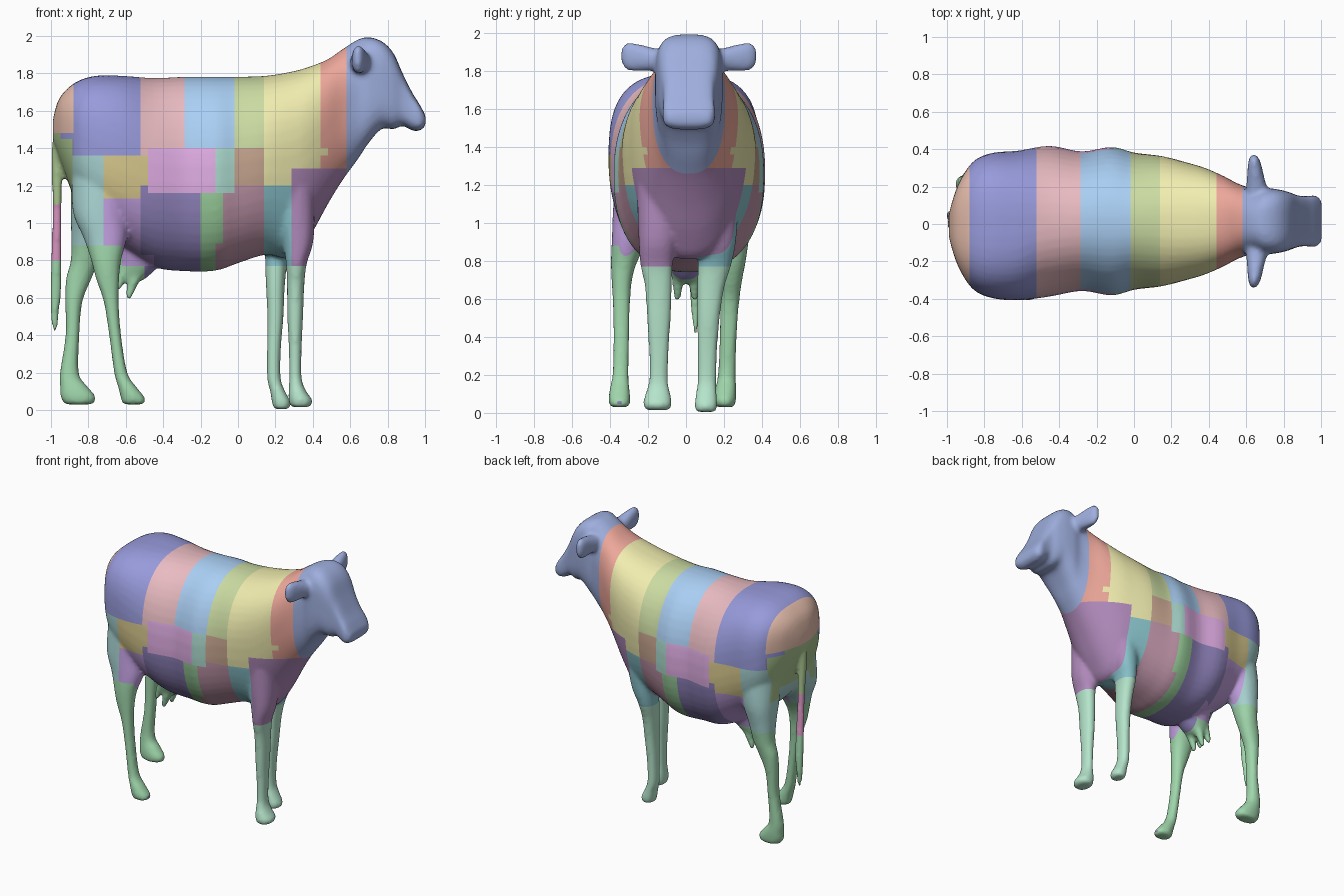
import bpy, bmesh, math
from mathutils import Vector

bm = bmesh.new()


def smooth_path(pts, steps=4):
    """Catmull-Rom resampling of a list of stations."""
    out = []
    for i in range(len(pts) - 1):
        p0, p1, p2, p3 = (pts[max(i - 1, 0)], pts[i], pts[i + 1], pts[min(i + 2, len(pts) - 1)])
        for k in range(steps):
            t = k / steps
            out.append([0.5 * (2 * b + (c - a) * t + (2 * a - 5 * b + 4 * c - d) * t * t
                               + (3 * b - a - 3 * c + d) * t ** 3)
                        for a, b, c, d in zip(p0, p1, p2, p3)])
    return out + [list(pts[-1])]


def loft(axis, stations, n=32):
    """Closed loft; station = (position on axis, centre 1, centre 2, radius 1, radius 2,
    then optional upper roundness, lower roundness, taper towards the bottom)."""
    rings = []
    for t, c1, c2, r1, r2, *rest in smooth_path(stations):
        p_top, p_low, taper = rest or (2.2, 2.2, 0)
        ring = []
        for k in range(n):
            a = 2 * math.pi * (k + 0.5) / n
            c, s = math.cos(a), math.sin(a)
            e = 2 / (p_top if s > 0 else p_low)
            h = math.copysign(abs(s) ** e, s)
            u = c1 + r1 * math.copysign(abs(c) ** e, c) * (1 + taper * h)
            v = c2 + r2 * h
            co = {'x': (t, u, v), 'y': (u, t, v), 'z': (u, v, t)}[axis]
            ring.append(bm.verts.new(co))
        rings.append(ring)
    for a, b in zip(rings, rings[1:]):
        for k in range(n):
            bm.faces.new((a[k], a[(k + 1) % n], b[(k + 1) % n], b[k]))
    bm.faces.new(rings[0])
    bm.faces.new(rings[-1])


def ramp(x, a, b):
    return min(max((x - a) / (b - a), 0), 1)


def trunk_shape(x):
    """Square rump, rounder loin, shoulders narrowing to the chest, boxy head."""
    head = ramp(x, .6, .75)
    chest = ramp(x, 0, .3) * (1 - ramp(x, .45, .62))
    return (2.9 - .7 * ramp(x, -.68, -.42) + .2 * ramp(x, .1, .3) + 1.6 * head,
            2.4 + 1.0 * head, .2 * chest)


# trunk, neck and head: x, bottom, top, half width
trunk = [(-.99, 1.44, 1.55, .06), (-.967, 1.38, 1.64, .145), (-.93, 1.28, 1.70, .24),
         (-.86, 1.10, 1.757, .342), (-.76, .97, 1.787, .388), (-.62, .87, 1.787, .40),
         (-.45, .765, 1.775, .403), (-.28, .742, 1.782, .373), (-.12, .745, 1.782, .397),
         (0, .785, 1.782, .367), (.15, .83, 1.787, .345), (.29, .81, 1.81, .302),
         (.38, .92, 1.835, .275), (.48, 1.10, 1.875, .235), (.56, 1.23, 1.93, .198),
         (.64, 1.34, 1.98, .174), (.70, 1.43, 1.993, .178), (.77, 1.505, 1.97, .170),
         (.83, 1.50, 1.91, .155), (.88, 1.52, 1.80, .136), (.93, 1.495, 1.70, .134),
         (.97, 1.493, 1.635, .138), (1.003, 1.52, 1.575, .11)]
loft('x', [(x, -.008 if x < -.55 else .015, (b + t) / 2, w, (t - b) / 2, *trunk_shape(x))
           for x, b, t, w in trunk], 48)

# ears
for s in (-1, 1):
    loft('y', [(.015 + s * y, x, z, rx, rz) for y, x, z, rx, rz in [
        (.09, .66, 1.85, .06, .06), (.18, .655, 1.86, .055, .06), (.24, .65, 1.868, .045, .068),
        (.30, .645, 1.874, .036, .074), (.335, .642, 1.878, .026, .066), (.356, .64, 1.88, .012, .035)]])

# front legs: z, x, y, x radius, y radius
loft('z', [(.015, .333, -.15, .05, .065), (.05, .335, -.15, .064, .075), (.10, .318, -.148, .047, .066),
           (.17, .307, -.145, .033, .05), (.32, .306, -.143, .034, .052), (.50, .306, -.143, .042, .063),
           (.66, .308, -.145, .046, .071), (.78, .312, -.155, .055, .085), (.92, .32, -.15, .085, .10),
           (1.2, .29, -.14, .12, .12)])
loft('z', [(.005, .232, .105, .04, .05), (.04, .232, .105, .05, .06), (.10, .212, .107, .04, .055),
           (.17, .192, .11, .036, .05), (.32, .192, .112, .037, .052), (.50, .20, .118, .043, .06),
           (.66, .20, .13, .05, .072), (.78, .205, .15, .06, .088), (.92, .23, .165, .085, .10),
           (1.2, .25, .16, .12, .12)])

# hind legs
loft('z', [(.03, -.56, -.35, .055, .05), (.06, -.56, -.35, .066, .057), (.12, -.59, -.35, .05, .054),
           (.20, -.627, -.345, .035, .043), (.40, -.657, -.34, .032, .042), (.58, -.678, -.34, .04, .046),
           (.70, -.697, -.338, .062, .054), (.80, -.705, -.325, .08, .07), (.92, -.71, -.29, .115, .10),
           (1.06, -.735, -.25, .148, .135), (1.28, -.72, -.21, .17, .16)])
loft('z', [(.03, -.85, .205, .075, .05), (.07, -.855, .205, .094, .058), (.13, -.88, .21, .072, .055),
           (.20, -.902, .215, .05, .047), (.40, -.885, .222, .037, .045), (.58, -.878, .23, .046, .05),
           (.70, -.852, .238, .068, .058), (.80, -.82, .242, .074, .073), (.94, -.80, .235, .092, .10),
           (1.08, -.775, .22, .12, .135), (1.30, -.72, .19, .17, .16)])

# tail
loft('z', [(1.50, -.965, 0, .02, .03), (1.35, -.968, 0, .03, .034), (1.10, -.967, .01, .025, .026),
           (.85, -.97, .03, .028, .026), (.65, -.974, .045, .03, .026), (.5, -.98, .05, .021, .02),
           (.42, -.978, .05, .01, .01)], n=16)

# udder and teats
loft('z', [(.685, -.575, 0, .04, .04), (.71, -.56, 0, .075, .07), (.79, -.53, 0, .12, .10),
           (.92, -.50, 0, .17, .14)])
for x, z in ((-.62, .64), (-.565, .59)):
    for y in (-.045, .045):
        loft('z', [(z, x - .02, y, .012, .012), (z + .03, x - .015, y, .021, .021),
                   (z + .13, x + .02, y * .9, .036, .036)], n=12)

# fuse everything into one smooth skin
bmesh.ops.recalc_face_normals(bm, faces=bm.faces)
mesh = bpy.data.meshes.new("skin")
bm.to_mesh(mesh)
bm.free()
skin = bpy.data.objects.new("skin", mesh)
bpy.context.collection.objects.link(skin)
rm = skin.modifiers.new("fuse", 'REMESH')
rm.mode, rm.voxel_size = 'VOXEL', .014
sm = skin.modifiers.new("relax", 'SMOOTH')
sm.factor, sm.iterations = .5, 5
bm = bmesh.new()
bm.from_object(skin, bpy.context.evaluated_depsgraph_get())
bpy.data.objects.remove(skin)

# coloured regions: x range, z range (first match wins)
regions = [
    ("head", .58, 2, 1.2, 3), ("neck", .48, .58, 1.29, 3), ("shoulder", .44, .48, 1.36, 1.4),
    ("neck", .44, .58, 1.29, 3), ("front_legs", .1, 2, -1, .77), ("brisket", .285, 2, .77, 1.29),
    ("foreshank", .14, .285, .77, 1.2), ("shoulder", .14, .44, 1.2, 3),
    ("fore_rib", -.02, .14, 1.4, 3), ("short_rib", -.02, .14, 1.2, 1.4),
    ("mid_back", -.285, -.02, 1.4, 3), ("side_strip", -.12, -.02, 1.16, 1.4),
    ("loin", -.52, -.285, 1.4, 3), ("side", -.48, -.12, 1.16, 1.4), ("loin", -.52, -.48, 1.36, 1.4),
    ("rump", -.88, -.52, 1.36, 3), ("tail_head", -2, -.88, 1.48, 3), ("rump", -.95, -.88, 1.45, 1.48),
    ("buttock", -2, -.885, 1.1, 1.48), ("tail_middle", -2, -.93, .8, 1.1),
    ("hip", -.72, -.48, 1.2, 1.36), ("hip", -.72, -.52, 1.13, 1.2),
    ("thigh", -.93, -.72, .88, 1.36), ("hind_legs", -2, -.62, -1, .88), ("hind_legs", -2, -.5, -1, .77),
    ("flank", -.72, -.52, .88, 1.13), ("flank", -.62, -.45, .77, .83), ("flank", -.62, -.52, .77, .88),
    ("belly", -.52, -.2, .5, 1.2), ("belly_strip", -.2, -.12, .5, 1.16),
    ("belly_strip", -.12, -.08, .89, 1.16), ("chest_side", -.12, .14, .5, 1.2)]
colours = dict(head="9DADDD", neck="EDA699", shoulder="F0ECAE", front_legs="B3E3C9", brisket="AF89BA",
               foreshank="89C3CC", fore_rib="CADAA1", short_rib="C8A690", mid_back="A9CEF4",
               side_strip="AAD9CD", loin="E8BAC0", side="E0ACE4", rump="9699DA", tail_head="EAC0AE",
               buttock="AAC690", tail_middle="DA96C2", hip="D7C78C", thigh="A6D2D0", hind_legs="9ED5AA",
               flank="C19FE0", belly="9083BC", belly_strip="99CE9A", chest_side="BF94A8")

# cut the skin along every region border
for axis, cols in ((0, (1, 2)), (2, (3, 4))):
    for d in sorted({r[c] for r in regions for c in cols}):
        if -.99 < d < 1.9:
            co, no = Vector(), Vector()
            co[axis], no[axis] = d, 1
            bmesh.ops.bisect_plane(bm, geom=bm.verts[:] + bm.edges[:] + bm.faces[:], dist=1e-4,
                                   plane_co=co, plane_no=no)


def region_of(f):
    c = f.calc_center_median()
    for name, x0, x1, z0, z1 in regions:
        if x0 <= c.x <= x1 and z0 <= c.z <= z1:
            return name
    return "belly"


names = list(colours)
for f in bm.faces:
    f.material_index = names.index(region_of(f))
    f.smooth = True

# one object per region
for i, name in enumerate(names):
    part = bm.copy()
    bmesh.ops.delete(part, geom=[f for f in part.faces if f.material_index != i], context='FACES')
    for f in part.faces:
        f.material_index = 0
    me = bpy.data.meshes.new(name)
    part.to_mesh(me)
    part.free()
    mat = bpy.data.materials.new(name)
    rgb = [(int(colours[name][k:k + 2], 16) / 255) ** 2.2 for k in (0, 2, 4)]
    mat.diffuse_color = (*rgb, 1)
    me.materials.append(mat)
    bpy.context.collection.objects.link(bpy.data.objects.new(name, me))
bm.free()
